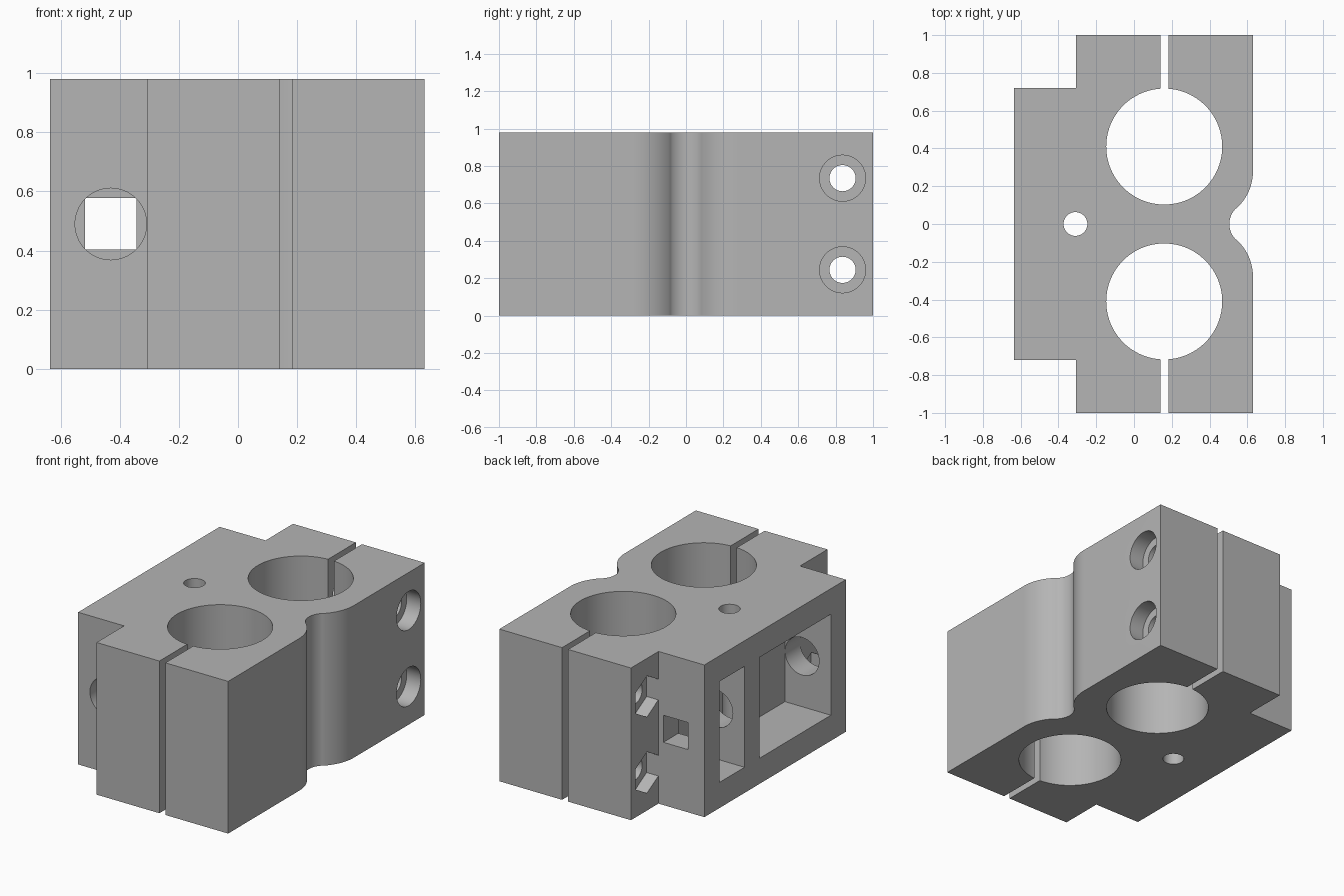
import bpy, bmesh, math
from mathutils import Matrix, Vector

cube = bpy.data.objects.get("Cube")
if cube:
    bpy.data.objects.remove(cube, do_unlink=True)

HEIGHT = 0.98
MID = HEIGHT / 2
STEP_X = -0.308          # plane where the rear block meets the clamp body

grey = bpy.data.materials.new("machined grey")
grey.use_nodes = True
colour = (0.46, 0.46, 0.46, 1)
grey.diffuse_color = colour
grey.node_tree.nodes["Principled BSDF"].inputs["Base Color"].default_value = colour


def to_object(bm, name):
    bmesh.ops.recalc_face_normals(bm, faces=bm.faces)
    mesh = bpy.data.meshes.new(name)
    bm.to_mesh(mesh)
    bm.free()
    obj = bpy.data.objects.new(name, mesh)
    bpy.context.collection.objects.link(obj)
    mesh.materials.append(grey)
    return obj


def prism(name, outline, z0, z1):
    bm = bmesh.new()
    face = bm.faces.new([bm.verts.new((x, y, z0)) for x, y in outline])
    top = bmesh.ops.extrude_face_region(bm, geom=[face])["geom"]
    verts = [v for v in top if isinstance(v, bmesh.types.BMVert)]
    bmesh.ops.translate(bm, verts=verts, vec=(0, 0, z1 - z0))
    return to_object(bm, name)


def box(name, x, y, z):
    return prism(name, [(x[0], y[0]), (x[1], y[0]), (x[1], y[1]), (x[0], y[1])], *z)


def rod(name, start, end, radius, sides=64, turn=0):
    a, b = Vector(start), Vector(end)
    bm = bmesh.new()
    bmesh.ops.create_cone(bm, cap_ends=True, segments=sides, radius1=radius,
                          radius2=radius, depth=(b - a).length)
    spin = (b - a).to_track_quat("Z", "Y").to_matrix().to_4x4()
    bm.transform(Matrix.Translation((a + b) / 2) @ spin @ Matrix.Rotation(turn, 4, "Z"))
    return to_object(bm, name)


def cut(cutter):
    cutter.hide_render = True
    mod = body.modifiers.new("cut", "BOOLEAN")
    mod.operation = "DIFFERENCE"
    mod.solver = "EXACT"
    mod.object = cutter
    bpy.context.view_layer.objects.active = body
    bpy.ops.object.modifier_apply(modifier=mod.name)
    bpy.data.objects.remove(cutter, do_unlink=True)


def arc(cx, cy, radius, a0, a1, steps):
    angles = [a0 + (a1 - a0) * i / steps for i in range(steps + 1)]
    return [(cx + radius * math.cos(a), cy + radius * math.sin(a)) for a in angles]


# Stepped body outline with a smooth waist on the +x side
lean = math.atan2(0.28, 0.255)
waist = arc(0.365, 0.28, 0.265, 0, -lean, 14)
waist += arc(0.62, 0, 0.115, math.pi - lean, math.pi, 14)[1:]
half = [(-0.635, 0.72), (STEP_X, 0.72), (STEP_X, 1), (0.63, 1)] + waist
outline = half + [(x, -y) for x, y in reversed(half[:-1])]
body = prism("clamp_body", outline, 0, HEIGHT)

# Two rod bores, each split by a clamping slit
for side in (-1, 1):
    cut(rod("bore", (0.16, side * 0.41, -0.1), (0.16, side * 0.41, 1.1), 0.307, 96))
    cut(box("slit", (0.14, 0.183), sorted((side * 0.6, side * 1.1)), (-0.1, 1.1)))

# Pockets open to the -x face
for span in ((-0.567, 0.158), (0.311, 0.567)):
    cut(box("pocket", (-0.8, STEP_X), span, (0.165, 0.815)))

# Round passage through front and middle walls, square one through the back wall
cut(rod("passage", (-0.43, -0.9, MID), (-0.43, 0.45, MID), 0.121))
cut(box("square_hole", (-0.517, -0.343), (0.45, 0.9), (0.404, 0.578)))

# Small vertical pin hole
cut(rod("pin_hole", (-0.31, 0, -0.1), (-0.31, 0, 1.1), 0.063, 48))

# Clamp bolts: through hole, counterbore and hexagonal nut recess
for y in (-0.837, 0.837):
    for z in (0.245, 0.735):
        cut(rod("bolt_hole", (-0.5, y, z), (0.8, y, z), 0.07, 48))
        cut(rod("counterbore", (0.53, y, z), (0.8, y, z), 0.123))
        nut = rod("nut_recess", (-0.5, y, z), (STEP_X + 0.083, y, z), 0.133, 6)
        # Put the hexagon's points at top and bottom
        top = max(v.co.z for v in nut.data.vertices) - z
        if top < 0.125:
            bpy.data.objects.remove(nut, do_unlink=True)
            nut = rod("nut_recess", (-0.5, y, z), (STEP_X + 0.083, y, z), 0.133, 6, math.pi / 6)
        cut(nut)

# Smooth bores with crisp machined edges
bpy.ops.object.select_all(action="DESELECT")
body.select_set(True)
bpy.context.view_layer.objects.active = body
bpy.ops.object.shade_smooth_by_angle(angle=math.radians(30))
